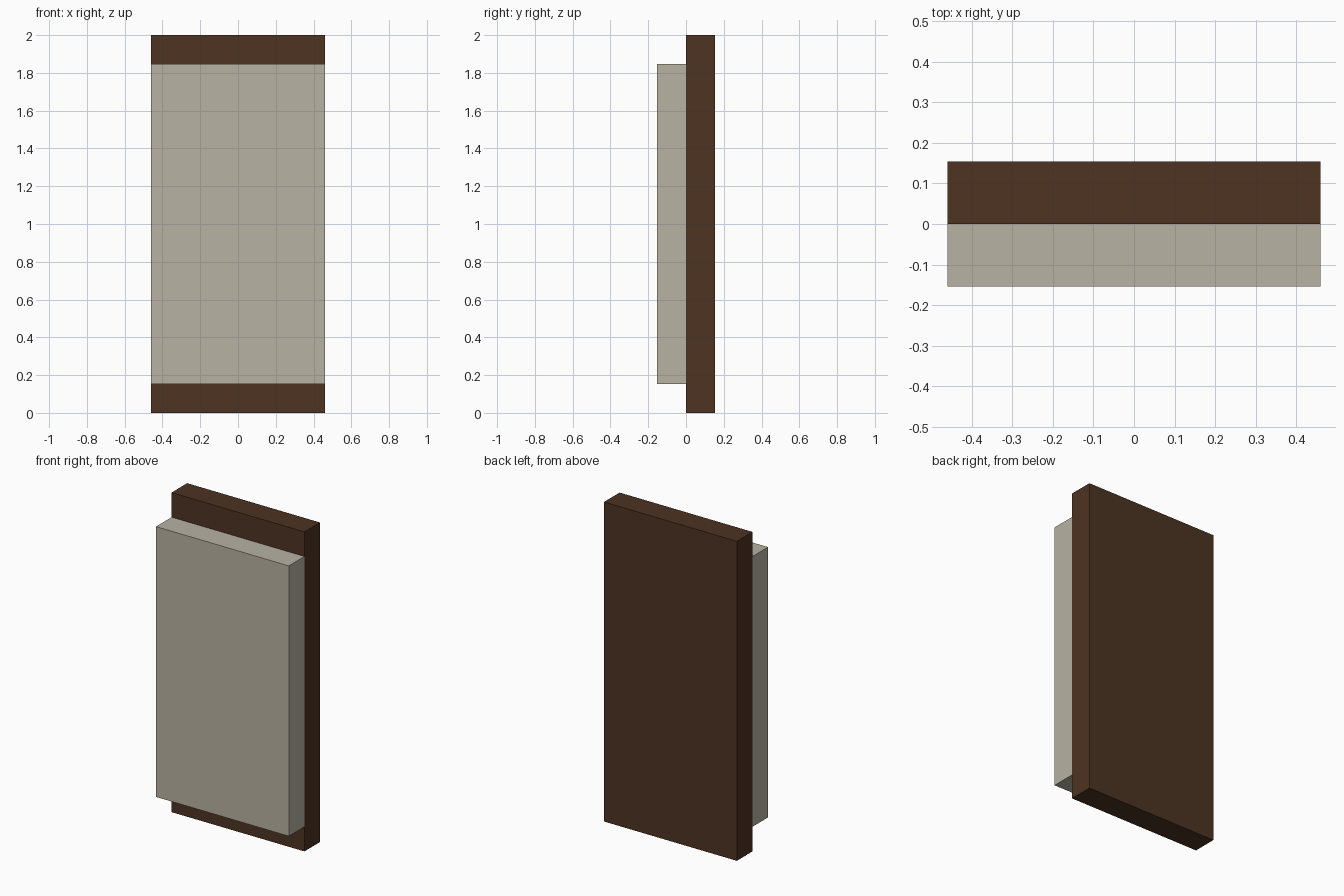
import bpy
import bmesh
from mathutils import Matrix, Vector

if "Cube" in bpy.data.objects:
    bpy.data.objects.remove(bpy.data.objects["Cube"])


def material(name, rgb):
    mat = bpy.data.materials.new(name)
    mat.diffuse_color = (*rgb, 1.0)
    mat.use_nodes = True
    mat.node_tree.nodes["Principled BSDF"].inputs["Base Color"].default_value = mat.diffuse_color
    return mat


def box(name, low, high, mat):
    """Flat-shaded box spanning two opposite corners."""
    low, high = Vector(low), Vector(high)
    bm = bmesh.new()
    place = Matrix.Translation((low + high) / 2) @ Matrix.Diagonal((*(high - low), 1.0))
    bmesh.ops.create_cube(bm, size=1.0, matrix=place)
    mesh = bpy.data.meshes.new(name)
    bm.to_mesh(mesh)
    bm.free()
    mesh.materials.append(mat)
    obj = bpy.data.objects.new(name, mesh)
    bpy.context.collection.objects.link(obj)
    return obj


HALF_WIDTH = 0.46
DEPTH = 0.154
HEIGHT = 2.0

dark_wood = material("dark_wood", (0.074, 0.033, 0.016))
pale_stone = material("pale_stone", (0.479, 0.445, 0.366))

# Full-height wooden board at the back
box("back_board", (-HALF_WIDTH, 0, 0), (HALF_WIDTH, DEPTH, HEIGHT), dark_wood)

# Shorter pale panel on the front, one board thickness in from top and bottom
box("front_panel", (-HALF_WIDTH, -DEPTH, DEPTH), (HALF_WIDTH, 0, HEIGHT - DEPTH), pale_stone)
